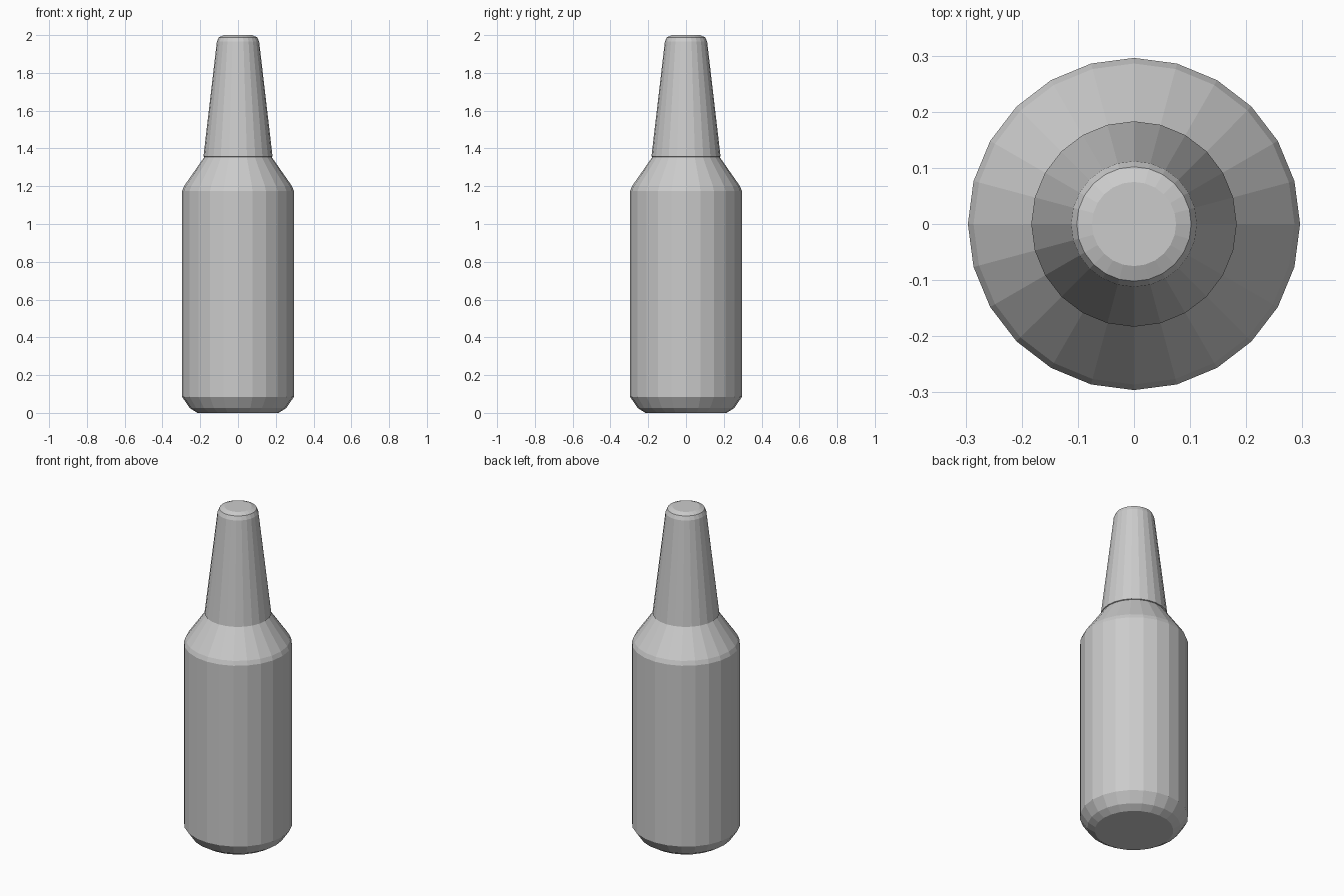
import bpy, bmesh, math

if "Cube" in bpy.data.objects:
    bpy.data.objects.remove(bpy.data.objects["Cube"])


def lathe(name, profile, sides, cap_bottom=False, cap_top=False):
    """Revolve (radius, height) points around z into a faceted shell."""
    bm = bmesh.new()
    rings = []
    for r, z in profile:
        rings.append([bm.verts.new((r * math.cos(2 * math.pi * i / sides),
                                    r * math.sin(2 * math.pi * i / sides), z))
                      for i in range(sides)])
    for low, high in zip(rings, rings[1:]):
        for i in range(sides):
            j = (i + 1) % sides
            bm.faces.new((low[i], low[j], high[j], high[i]))
    if cap_bottom:
        bm.faces.new(rings[0][::-1])
    if cap_top:
        bm.faces.new(rings[-1])
    mesh = bpy.data.meshes.new(name)
    bm.to_mesh(mesh)
    bm.free()
    obj = bpy.data.objects.new(name, mesh)
    bpy.context.collection.objects.link(obj)
    return obj


# Body: chamfered base, straight wall, sloping shoulder
lathe("bottle_body",
      [(0.215, 0.0), (0.255, 0.025), (0.296, 0.085),
       (0.296, 1.175), (0.286, 1.20), (0.178, 1.355)],
      24, cap_bottom=True)

# Neck: tapered, slightly wider than the shoulder opening, rounded top
lathe("bottle_neck",
      [(0.178, 1.355), (0.183, 1.357), (0.112, 1.965),
       (0.102, 1.988), (0.075, 2.0)],
      24, cap_top=True)
